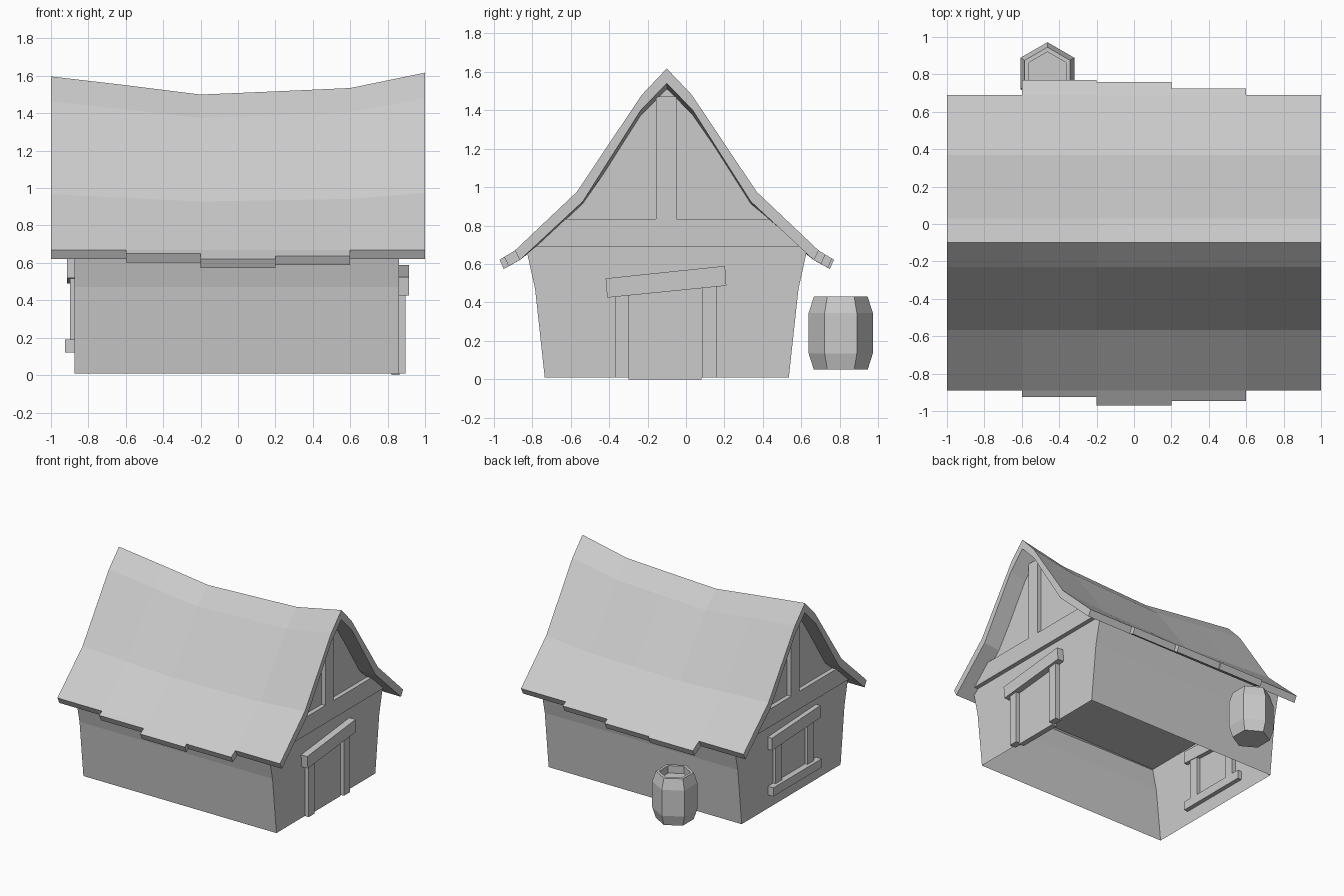
import bpy, bmesh, math

if "Cube" in bpy.data.objects:
    bpy.data.objects.remove(bpy.data.objects["Cube"])

grey = bpy.data.materials.new("plain_grey")
grey.diffuse_color = (0.6, 0.6, 0.6, 1)
grey.use_nodes = True
grey.node_tree.nodes["Principled BSDF"].inputs["Base Color"].default_value = grey.diffuse_color

RIDGE_Y = -0.10


def finish(name, bm):
    bmesh.ops.recalc_face_normals(bm, faces=bm.faces)
    me = bpy.data.meshes.new(name)
    bm.to_mesh(me)
    bm.free()
    me.materials.append(grey)
    ob = bpy.data.objects.new(name, me)
    bpy.context.collection.objects.link(ob)
    return ob


def loft(bm, rings, caps=True):
    """Skin closed rings of points, with optional end caps."""
    vs = [[bm.verts.new(p) for p in r] for r in rings]
    n = len(vs[0])
    for a, b in zip(vs, vs[1:]):
        for i in range(n):
            j = (i + 1) % n
            bm.faces.new((a[i], a[j], b[j], b[i]))
    if caps:
        bm.faces.new(vs[0])
        bm.faces.new(vs[-1])
    return vs


def prism(name, profile, x0, x1):
    """Extrude a (y, z) profile along x."""
    bm = bmesh.new()
    loft(bm, [[(x, y, z) for y, z in profile] for x in (x0, x1)])
    return finish(name, bm)


def plank(name, x0, x1, y0, y1, z0, z1, tilt=0.0):
    """Box whose +y end is raised by tilt."""
    return prism(name, [(y0, z0), (y1, z0 + tilt), (y1, z1 + tilt), (y0, z1)], x0, x1)


# Roof: sagging thick shell, half profile of (offset, z, share of the sag)
columns = [-1, -0.6, -0.2, 0.2, 0.6, 1]
sag = [0.02, 0.067, 0.117, 0.10, 0.082, 0.0]
outer = [(0, 1.617, 1), (0.13, 1.48, 0.9), (0.468, 0.975, 0.4), (0.79, 0.67, 0)]
inner = [(0, 1.54, 1), (0.135, 1.40, 0.9), (0.437, 0.925, 0.4), (0.765, 0.62, 0)]


def mirrored(half):
    return [(-o, z, s) for o, z, s in reversed(half[1:])] + half


ring = mirrored(outer) + mirrored(inner)[::-1]
bm = bmesh.new()
loft(bm, [[(x, RIDGE_Y + o, z - s * d) for o, z, s in ring]
          for x, d in zip(columns, sag)])
finish("roof", bm)

# Uneven eave boards along both lower edges
for side, label, lengths in ((-1, "front", (0.035, 0.08, 0.055)),
                             (1, "back", (0.08, 0.07, 0.035))):
    for k, ext in enumerate(lengths):
        drop = ext * 0.6
        prof = [(0.79, 0.67), (0.79 + ext, 0.67 - drop),
                (0.768 + ext, 0.622 - drop), (0.765, 0.62)]
        prism(f"{label}_eave_{k + 1}", [(RIDGE_Y + side * o, z) for o, z in prof],
              columns[k + 1], columns[k + 2])

# Walls: flaring shell open underneath, with gable ends and a ceiling
X0, X1 = -0.875, 0.86
half_wall = [(0.635, 0.01), (0.685, 0.47), (0.727, 0.66)]
half_gable = [(0.436, 0.92), (0.135, 1.385)]
half = half_wall + half_gable
section = ([(-o, z) for o, z in half] + [(0, 1.52)] + [(o, z) for o, z in reversed(half)])
bm = bmesh.new()
ends = [[bm.verts.new((x, RIDGE_Y + o, z)) for o, z in section] for x in (X0, X1)]
for e in ends:
    bm.faces.new(e)
a, b = ends
n = len(section)
for i in (0, 1, n - 3, n - 2):
    bm.faces.new((a[i], a[i + 1], b[i + 1], b[i]))
bm.faces.new((a[2], a[n - 3], b[n - 3], b[2]))
finish("walls", bm)

# Gable timbers on both ends
for label, x0, x1 in (("left", X0 - 0.035, X0 + 0.01), ("right", X1 - 0.01, X1 + 0.035)):
    prism(f"{label}_gable_beam",
          [(-0.80, 0.69), (0.60, 0.69), (0.43, 0.835), (-0.63, 0.835)], x0, x1)
    plank(f"{label}_gable_post", x0, x1, -0.155, -0.05, 0.835, 1.47)

# Door with posts and a crooked lintel
plank("door", 0.82, 0.864, -0.30, 0.08, 0.0, 0.48)
plank("door_post_front", 0.84, 0.895, -0.37, -0.297, 0.01, 0.47)
plank("door_post_back", 0.84, 0.895, 0.083, 0.16, 0.01, 0.50)
prism("door_lintel", [(-0.41, 0.425), (0.21, 0.487), (0.203, 0.59), (-0.418, 0.525)],
      0.85, 0.915)

# Window frame on the opposite end
for label, y in (("front", -0.32), ("back", 0.09)):
    plank(f"window_post_{label}", -0.897, -0.845, y - 0.04, y + 0.04, 0.17, 0.54)
plank("window_lintel", -0.913, -0.84, -0.42, 0.20, 0.52, 0.62, -0.03)
plank("window_sill", -0.925, -0.84, -0.42, 0.20, 0.12, 0.19)

# Six-sided barrel with a sunken top
barrel = [(0.14, 0.05), (0.167, 0.135), (0.167, 0.345), (0.14, 0.43),
          (0.115, 0.43), (0.115, 0.37)]
bm = bmesh.new()
loft(bm, [[(-0.463 + r * math.sin(k * math.pi / 3), 0.805 + r * math.cos(k * math.pi / 3), z)
           for k in range(6)] for r, z in barrel])
finish("barrel", bm)
